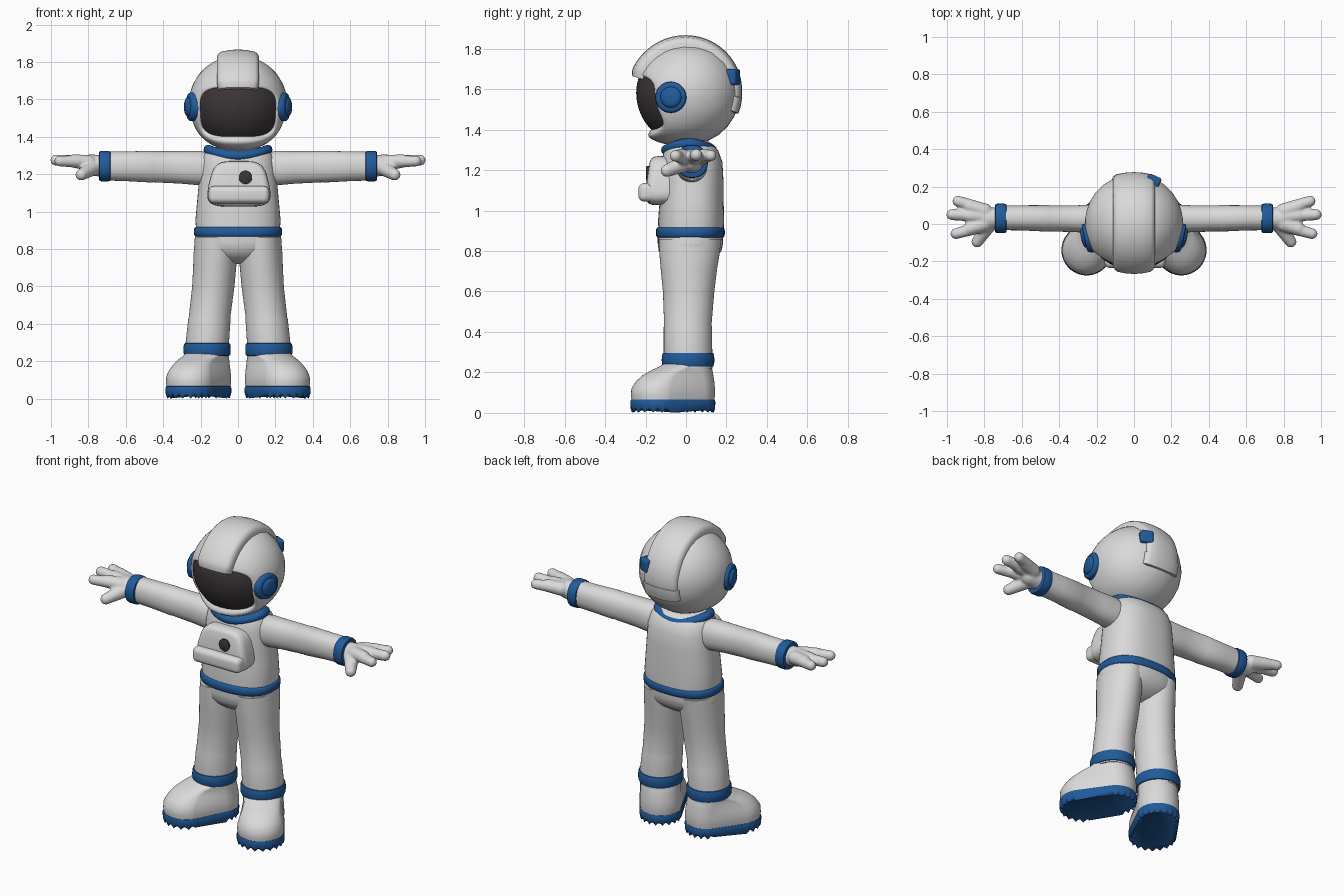
import bpy, bmesh, math
from mathutils import Vector

if "Cube" in bpy.data.objects:
    bpy.data.objects.remove(bpy.data.objects["Cube"])


def material(name, rgb):
    m = bpy.data.materials.new(name)
    m.diffuse_color = (*rgb, 1)
    m.use_nodes = True
    m.node_tree.nodes["Principled BSDF"].inputs["Base Color"].default_value = m.diffuse_color
    return m


WHITE = material("suit_white", (0.70, 0.70, 0.70))
BLUE = material("trim_blue", (0.015, 0.105, 0.33))
DARK = material("visor_dark", (0.045, 0.036, 0.04))


def finish(name, bm, mats, mirror=False, angle=50):
    bmesh.ops.recalc_face_normals(bm, faces=bm.faces)
    me = bpy.data.meshes.new(name)
    bm.to_mesh(me)
    bm.free()
    ob = bpy.data.objects.new(name, me)
    bpy.context.collection.objects.link(ob)
    for m in mats:
        me.materials.append(m)
    bpy.ops.object.select_all(action='DESELECT')
    ob.select_set(True)
    bpy.context.view_layer.objects.active = ob
    bpy.ops.object.shade_smooth_by_angle(angle=math.radians(angle))
    if mirror:
        ob.modifiers.new("mirror", 'MIRROR').use_mirror_merge = False
    return ob


def skin(name, rings, mat, mirror=False, loop=False, rule=None, extra=()):
    """Bridge equal rings of points; rule(i) gives the material of band i."""
    bm = bmesh.new()
    vs = [[bm.verts.new(p) for p in r] for r in rings]
    n = len(rings[0])
    if not loop:
        bm.faces.new(vs[0])
        bm.faces.new(vs[-1]).material_index = rule(len(vs)) if rule else 0
    for i in range(len(vs) if loop else len(vs) - 1):
        a, b = vs[i], vs[(i + 1) % len(vs)]
        for k in range(n):
            f = bm.faces.new((a[k], a[(k + 1) % n], b[(k + 1) % n], b[k]))
            f.material_index = rule(i) if rule else 0
    return finish(name, bm, [mat, *extra], mirror)


def sgnpow(v, p):
    return math.copysign(abs(v) ** p, v)


def ring(axis, pos, cu, cv, ru, rv, e=2.0, n=48):
    pts = []
    for k in range(n):
        t = 2 * math.pi * k / n
        u = cu + ru * sgnpow(math.cos(t), 2 / e)
        v = cv + rv * sgnpow(math.sin(t), 2 / e)
        pts.append({'x': (pos, u, v), 'y': (u, pos, v), 'z': (u, v, pos)}[axis])
    return pts


def loft(name, axis, sections, mat, e=2.0, mirror=False):
    return skin(name, [ring(axis, *s, e=e) for s in sections], mat, mirror)


def band(name, axis, lo, hi, cu, cv, ru, rv, mat, e=2.0, mirror=False):
    """Soft-edged cuff or belt."""
    prof = [(0, .90), (.03, .96), (.2, .995), (.5, 1), (.8, .995), (.97, .96), (1, .90)]
    loft(name, axis, [(lo + (hi - lo) * t, cu, cv, ru * s, rv * s) for t, s in prof], mat, e, mirror)


def box(name, centre, size, bevel, mat, rot=0):
    bm = bmesh.new()
    bmesh.ops.create_cube(bm, size=1)
    for v in bm.verts:
        v.co = Vector(a * b for a, b in zip(v.co, size))
    bmesh.ops.bevel(bm, geom=bm.edges[:], offset=bevel, segments=5, profile=0.5, affect='EDGES')
    ob = finish(name, bm, [mat])
    ob.location, ob.rotation_euler.z = centre, rot


# Torso, belt and hips
loft("torso", 'z', [(.87, 0, .025, .22, .16), (.95, 0, .025, .228, .163), (1.05, 0, .028, .219, .158),
                    (1.15, 0, .03, .21, .155), (1.24, 0, .03, .202, .15), (1.295, 0, .025, .19, .135),
                    (1.325, 0, .02, .17, .115), (1.345, 0, .015, .13, .09)], WHITE, 2.4)
band("belt", 'z', .865, .918, 0, .022, .236, .17, BLUE, 2.4)
loft("hips", 'z', [(.89, 0, .022, .225, .162), (.84, 0, .022, .234, .162), (.80, 0, .02, .232, .155),
                   (.765, 0, .018, .19, .13), (.735, 0, .015, .11, .09), (.72, 0, .015, .03, .04)], WHITE, 2.3)

# Collar: a tube that dips at the front and back
collar = []
for k in range(64):
    t = 2 * math.pi * k / 64
    c, s = math.cos(t), math.sin(t)
    z = 1.315 + .016 * math.cos(2 * t)
    collar.append([((.158 + .026 * math.cos(a)) * c, .015 + (.112 + .026 * math.cos(a)) * s, z + .026 * math.sin(a))
                   for a in (2 * math.pi * j / 12 for j in range(12))])
skin("collar", collar, BLUE, loop=True)

# Legs and ankle cuffs
loft("leg", 'z', [(.86, .118, .02, .112, .155), (.78, .12, .017, .117, .148), (.7, .125, .014, .115, .138),
                  (.6, .132, .013, .113, .127), (.435, .152, .009, .111, .117), (.425, .153, .009, .113, .119),
                  (.3, .164, .01, .116, .12), (.22, .166, .01, .116, .12)], WHITE, mirror=True)
band("ankle_cuff", 'z', .228, .297, .165, .01, .126, .13, BLUE, mirror=True)


# Boots: outline is the hull of a heel circle and a toe circle
def boot_ring(z, heel, toe, wave=0):
    d = (Vector((.255, -.138)) - Vector((.155, .025))).normalized()
    pts = []
    for k in range(72):
        t = 2 * math.pi * k / 72
        dr = Vector((math.cos(t), math.sin(t)))
        cx, cy, r = toe if dr.dot(d) > 0 else heel
        pts.append((cx + r * dr.x, cy + r * dr.y, z + wave * math.cos(18 * t)))
    return pts


HEEL, TOE = (.155, .025), (.253, -.14)
skin("boot", [boot_ring(.05, (*HEEL, .112), (*TOE, .127)), boot_ring(.085, (*HEEL, .118), (*TOE, .132)),
              boot_ring(.12, (*HEEL, .118), (*TOE, .13)), boot_ring(.155, (.156, .025, .115), (.247, -.128, .12)),
              boot_ring(.185, (.158, .022, .113), (.236, -.108, .108)),
              boot_ring(.21, (.16, .018, .113), (.215, -.07, .103)),
              boot_ring(.228, (.163, .012, .113), (.185, -.025, .108)),
              boot_ring(.25, (.165, .01, .112), (.166, .009, .112))], WHITE, mirror=True)
skin("sole", [boot_ring(.012, (*HEEL, .10), (*TOE, .115), .003), boot_ring(.012, (*HEEL, .112), (*TOE, .127), .011),
              boot_ring(.026, (*HEEL, .119), (*TOE, .134), .005), boot_ring(.055, (*HEEL, .12), (*TOE, .135)),
              boot_ring(.066, (*HEEL, .116), (*TOE, .131)), boot_ring(.068, (*HEEL, .10), (*TOE, .115))],
     BLUE, mirror=True)

# Arms and wrist cuffs
loft("arm", 'x', [(.12, .03, 1.225, .07, .08), (.2, .028, 1.232, .078, .092), (.3, .028, 1.236, .072, .087),
                  (.455, .03, 1.24, .069, .083), (.46, .03, 1.24, .071, .085), (.6, .033, 1.242, .067, .079),
                  (.7, .033, 1.243, .066, .077)], WHITE, 2.2, True)
band("wrist_cuff", 'x', .682, .742, .03, 1.243, .079, .082, BLUE, 2.2, True)


# Hands: tapered capsules fused together
def capsule(bm, p0, p1, r0, r1):
    p0, p1 = Vector(p0), Vector(p1)
    q = (p1 - p0).to_track_quat('Z', 'Y')
    for v in bmesh.ops.create_uvsphere(bm, u_segments=20, v_segments=13, radius=1)['verts']:
        v.co = (p1 + q @ (v.co * r1)) if v.co.z > 0 else (p0 + q @ (v.co * r0))


bm = bmesh.new()
capsule(bm, (.72, .03, 1.243), (.79, .03, 1.25), .06, .056)
for y0, tip, r in ((.07, (.942, .122, 1.272), .029), (.04, (.973, .05, 1.275), .030), (.0, (.952, -.052, 1.27), .029)):
    capsule(bm, (.80, y0, 1.262), (.88, y0 * .5 + tip[1] * .5, 1.27), .042, .036)
    capsule(bm, (.86, y0 * .5 + tip[1] * .5, 1.268), tip, .033, r)
capsule(bm, (.775, .0, 1.235), (.838, -.095, 1.197), .044, .031)
hand = finish("hand", bm, [WHITE])
rm = hand.modifiers.new("fuse", 'REMESH')
rm.mode, rm.voxel_size, rm.use_smooth_shade = 'VOXEL', .007, True
sm = hand.modifiers.new("soften", 'SMOOTH')
sm.factor, sm.iterations = .5, 5
hand.modifiers.new("mirror", 'MIRROR')

# Helmet: rings grow from the visor centre to its edge, then to the back
R, HC = .256, Vector((0, .01, 1.58))
edge = []
for k in range(96):
    t = 2 * math.pi * k / 96
    z = -.047 + .133 * sgnpow(math.sin(t), .55)
    x = .2 * sgnpow(math.cos(t), .55) * (1 + .25 * z)
    edge.append((math.atan2(z, x), math.asin(min(.99, math.hypot(x, z) / R))))


def helmet_ring(t, s, grow):
    pts = []
    for phi, al in edge:
        th = al * t + (math.pi - al) * s
        lip = .035 + .10 * max(0, -math.sin(phi)) ** 2
        r = R * (1 + grow * lip)
        pts.append(HC + Vector((1.02 * r * math.sin(th) * math.cos(phi), -r * math.cos(th),
                                r * math.sin(th) * math.sin(phi))))
    return pts


rings = [helmet_ring(t, 0, 0) for t in (.02, .2, .4, .6, .75, .88, .96, 1)]
rings += [helmet_ring(1, s, g) for s, g in ((.004, .5), (.012, .85), (.03, 1), (.06, .95), (.1, .8), (.15, .6), (.2, .4),
                                           (.26, .2), (.33, .07), (.4, 0), (.5, 0), (.6, 0), (.7, 0), (.8, 0),
                                           (.9, 0), (.96, 0), (.995, 0))]
skin("helmet", rings, DARK, rule=lambda i: 0 if i < 7 else 1, extra=(WHITE,))


# Raised strips wrapped over the helmet; angles run from front over the top
def strip(name, a0, a1, half, r0, r1, steps=40):
    out = []
    for i in range(steps + 1):
        t = i / steps
        a = math.radians(a0 + (a1 - a0) * t)
        end = min(1, min(t, 1 - t) * 20)
        r = r0 + (r1 - r0) * t - .014 * (1 - end) ** 2
        w = half * (.93 + .07 * end)
        prof = [(-1, -.075), (-.99, -.04), (-.93, -.022), (-.8, -.012), (-.4, -.003), (0, 0), (.4, -.003),
                (.8, -.012), (.93, -.022), (.99, -.04), (1, -.075), (0, -.09)]
        out.append([HC + Vector((u * w, -(r + d) * math.cos(a), (r + d) * math.sin(a))) for u, d in prof])
    skin(name, out, WHITE)


strip("helmet_crest", 17, 195, .113, .302, .264)
strip("rear_bar", 183, 203, .12, .268, .268, 16)
box("rear_light", (.105, .232, 1.66), (.075, .055, .08), .014, BLUE, -.42)

# Ear discs, angled slightly forward
ear = [(.215, .072), (.25, .077), (.266, .075), (.273, .067), (.274, .052), (.283, .048), (.289, .036), (.291, .01)]
skin("ear_disc", [[(x - .008 + .22 * (y + .075), y, z) for x, y, z in ring('x', px, -.075, 1.56, r, r)]
                  for px, r in ear], BLUE, mirror=True)


# Chest pack: tapered rounded panel, front bar and round badge
def pack_ring(y, s):
    out = []
    for x, _, z in ring('y', y, 0, 1.148, .18 * s, .118 * s, 4.5):
        h = (z - 1.148) / .118
        out.append((.005 + x * (.87 - .13 * h - .05 * h * h), y + .018 * max(0, h), z))
    return out


skin("chest_pack", [pack_ring(y, s) for y, s in ((-.07, 1), (-.15, 1.03), (-.17, 1.01), (-.182, .97),
                                                 (-.19, .9), (-.193, .8), (-.194, .4))], WHITE)
box("chest_bar", (.005, -.185, 1.09), (.325, .1, .092), .03, WHITE)
loft("chest_badge", 'y', [(-.18, .04, 1.183, .036, .036), (-.194, .04, 1.183, .036, .036),
                          (-.198, .04, 1.183, .031, .031)], DARK)
